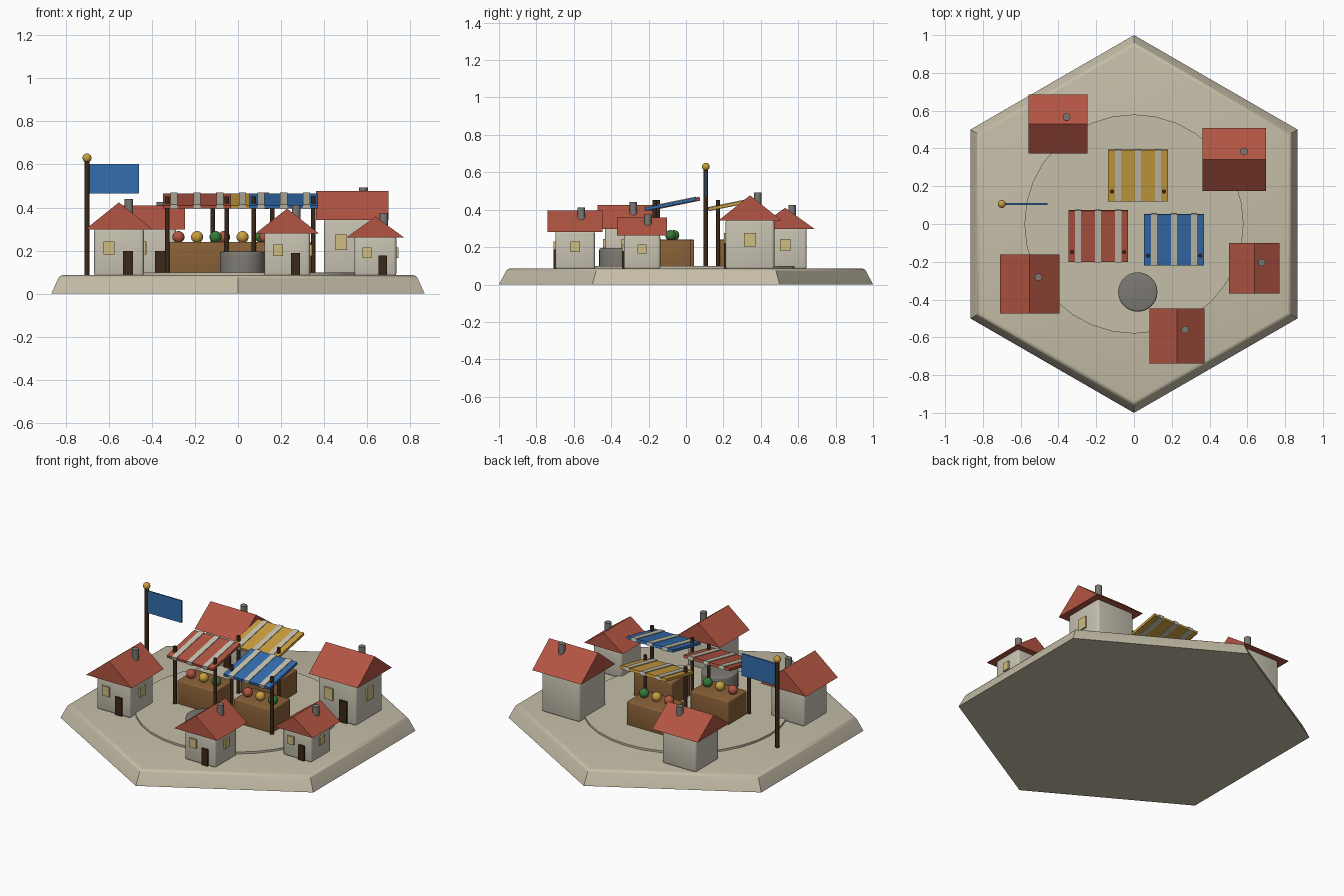
import bpy, bmesh, math
from mathutils import Matrix, Vector

if "Cube" in bpy.data.objects:
    bpy.data.objects.remove(bpy.data.objects["Cube"])


def material(name, r, g, b):
    m = bpy.data.materials.new(name)
    m.use_nodes = True
    m.diffuse_color = (r, g, b, 1)
    m.node_tree.nodes["Principled BSDF"].inputs["Base Color"].default_value = (r, g, b, 1)
    return m


STONE = material("pale stone", .56, .51, .39)
PLASTER = material("plaster", .57, .54, .44)
RED = material("brick red", .445, .09, .055)
WOOD = material("brown wood", .26, .122, .04)
DARK = material("dark wood", .042, .021, .01)
PANE = material("warm glass", .62, .51, .22)
GREY = material("grey stone", .2, .19, .17)
BLUE = material("blue cloth", .034, .156, .42)
GOLD = material("gold", .61, .35, .05)
GREEN = material("green", .038, .2, .045)
GROUND = .086


def finish(bm, name, mat, smooth=True):
    bmesh.ops.recalc_face_normals(bm, faces=bm.faces)
    mesh = bpy.data.meshes.new(name)
    bm.to_mesh(mesh)
    bm.free()
    ob = bpy.data.objects.new(name, mesh)
    bpy.context.scene.collection.objects.link(ob)
    mesh.materials.append(mat)
    if smooth:
        bpy.ops.object.select_all(action='DESELECT')
        ob.select_set(True)
        bpy.context.view_layer.objects.active = ob
        bpy.ops.object.shade_smooth_by_angle(angle=math.radians(40))
    return ob


def soften(bm, edges, width):
    bmesh.ops.bevel(bm, geom=edges, offset=width, segments=3, profile=.5, affect='EDGES')


def box(name, mat, centre, size, bevel=0, tilt=0):
    bm = bmesh.new()
    bmesh.ops.create_cube(bm, size=1)
    bmesh.ops.scale(bm, vec=size, verts=bm.verts)
    if bevel:
        soften(bm, bm.edges[:], bevel)
    bm.transform(Matrix.Translation(centre) @ Matrix.Rotation(tilt, 4, 'X'))
    return finish(bm, name, mat, bevel > 0)


def cylinder(name, mat, x, y, z0, z1, r, sides=16, bevel=0):
    bm = bmesh.new()
    bmesh.ops.create_cone(bm, cap_ends=True, segments=sides, radius1=r, radius2=r, depth=z1 - z0)
    bmesh.ops.translate(bm, vec=(x, y, (z0 + z1) / 2), verts=bm.verts)
    if bevel:
        soften(bm, [e for e in bm.edges if all(v.co.z > z1 - .001 for v in e.verts)], bevel)
    return finish(bm, name, mat)


def ball(name, mat, centre, r):
    bm = bmesh.new()
    bmesh.ops.create_uvsphere(bm, u_segments=16, v_segments=10, radius=r)
    bmesh.ops.translate(bm, vec=centre, verts=bm.verts)
    return finish(bm, name, mat)


# Hexagonal base with sloping sides and a softened top edge
bm = bmesh.new()
rings = []
for r, z in ((1, 0), (.955, GROUND)):
    rings.append([bm.verts.new((r * math.sin(i * math.pi / 3), r * math.cos(i * math.pi / 3), z))
                  for i in range(6)])
for ring in rings:
    bm.faces.new(ring)
for i in range(6):
    j = (i + 1) % 6
    bm.faces.new((rings[0][i], rings[0][j], rings[1][j], rings[1][i]))
soften(bm, [e for e in bm.edges if all(v.co.z > .05 for v in e.verts)], .015)
finish(bm, "base", STONE)

# Paved round square and the well
cylinder("plaza", STONE, 0, 0, .05, GROUND + .012, .58, 32)
cylinder("well", GREY, .02, -.36, GROUND, .195, .104, 32, .01)


def roof(name, x, y, z, width, height, along_x):
    bm = bmesh.new()
    h = width / 2
    ends = [[bm.verts.new((px, py, pz)) for px, pz in ((-h, 0), (h, 0), (0, height))]
            for py in (-h, h)]
    for end in ends:
        bm.faces.new(end)
    for i in range(3):
        j = (i + 1) % 3
        bm.faces.new((ends[0][i], ends[0][j], ends[1][j], ends[1][i]))
    turn = Matrix.Rotation(math.pi / 2 if along_x else 0, 4, 'Z')
    bm.transform(Matrix.Translation((x, y, z)) @ turn)
    return finish(bm, name, RED, False)


def house(name, x, y, w, eave, apex, roof_w, along_x):
    h = eave - GROUND
    front, side = y - w / 2, x + w / 2
    box(name + "_walls", PLASTER, (x, y, GROUND + h / 2), (w, w, h + .01), .014)
    roof(name + "_roof", x, y, eave - .002, roof_w, apex - eave, along_x)
    cylinder(name + "_chimney", GREY, x + .2 * w, y + .16 * w, eave, apex + .014, .02, 12)
    box(name + "_door", DARK, (x + .18 * w, front, GROUND + .26 * h), (.2 * w, .02, .52 * h))
    pane_z = GROUND + .59 * h
    box(name + "_front_window", PANE, (x - .2 * w, front, pane_z), (.22 * w, .02, .28 * h))
    box(name + "_side_window", PANE, (side, y, pane_z), (.02, .24 * w, .28 * h))


# Five houses around the square
house("back_left_house", -.403, .53, .23, .3, .412, .313, True)
house("front_left_house", -.552, -.318, .23, .3, .426, .313, False)
house("front_house", .228, -.593, .212, .282, .397, .293, False)
house("right_house", .637, -.235, .195, .263, .36, .267, False)
house("back_right_house", .53, .342, .26, .345, .479, .335, True)


def stall(name, cloth, x, y):
    box(name + "_counter", WOOD, (x, y + .015, .163), (.26, .185, .154), .006)
    for dx, side in ((-.138, "left"), (.138, "right")):
        cylinder(f"{name}_{side}_post", DARK, x + dx, y - .085, GROUND, .452, .011, 10)
    tilt = .2
    box(name + "_awning", cloth, (x, y, .43), (.316, .276, .016), 0, tilt)
    for i in (-1, 0, 1):
        box(f"{name}_stripe_{i + 2}", PLASTER, (x + i * .106, y, .431), (.033, .282, .022), 0, tilt)
        fruit = (RED, GOLD, GREEN)[i + 1]
        ball(f"{name}_fruit_{i + 2}", fruit, (x + i * .086, y, .263), .028)


# Three market stalls
stall("red_stall", RED, -.19, -.064)
stall("blue_stall", BLUE, .212, -.083)
stall("yellow_stall", GOLD, .021, .257)

# Flag
cylinder("flag_pole", DARK, -.7, .106, GROUND, .62, .012, 12)
ball("flag_finial", GOLD, (-.7, .106, .63), .021)
box("flag", BLUE, (-.575, .106, .534), (.232, .01, .136))
